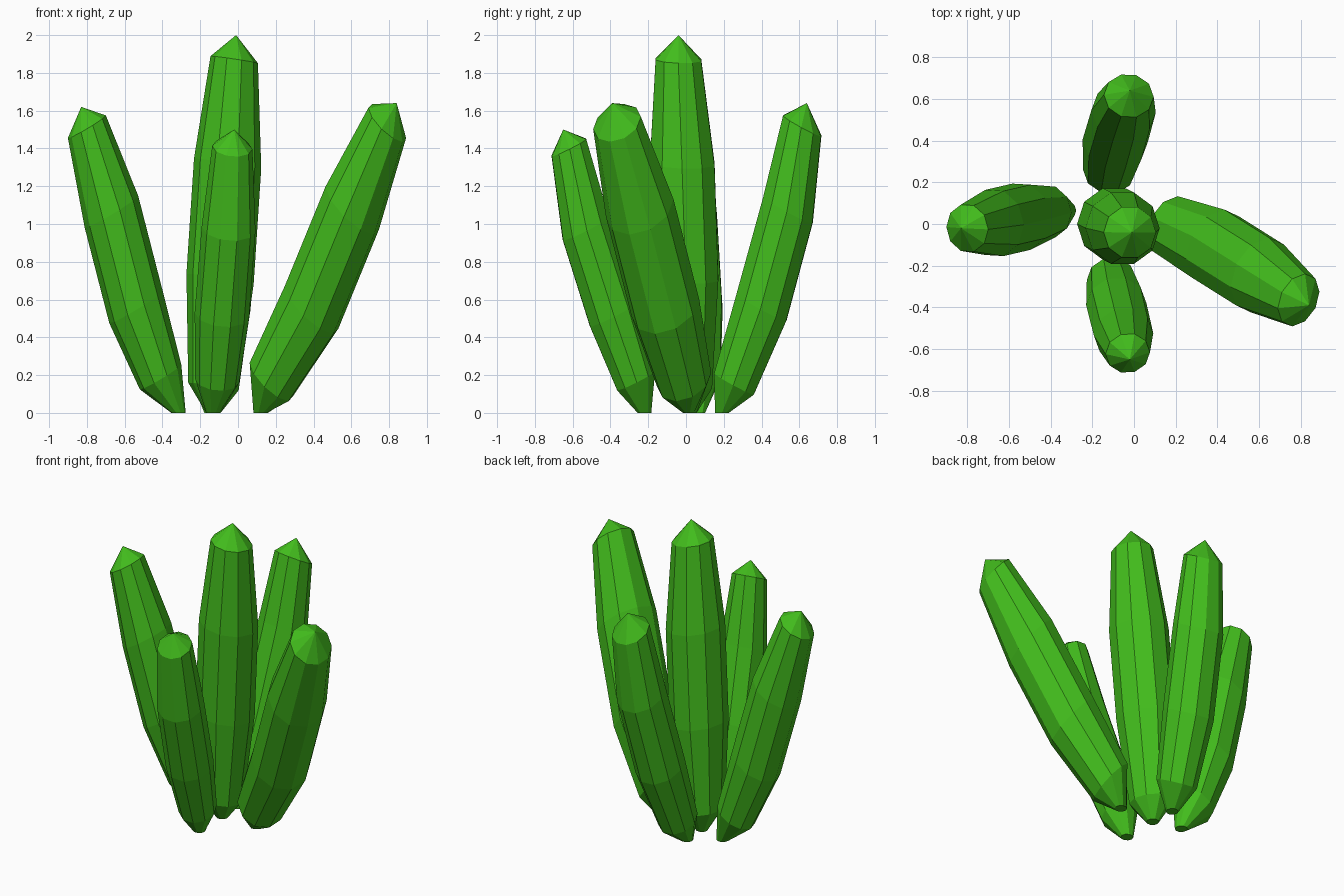
import bpy, bmesh, math
from mathutils import Vector

if "Cube" in bpy.data.objects:
    bpy.data.objects.remove(bpy.data.objects["Cube"])

SIDES = 10
green = bpy.data.materials.new("cactus_green")
green.diffuse_color = (0.055, 0.51, 0.012, 1)
green.use_nodes = True
green.node_tree.nodes["Principled BSDF"].inputs["Base Color"].default_value = green.diffuse_color


def stalk(name, normal, base, rings, tip, base_r=0.038):
    """Leaning ten-sided stalk: flat foot, tilted rings (x, y, z, r), pointed tip."""
    n = Vector(normal).normalized()
    u = (Vector((1, 0, 0)) - n * n.x).normalized()
    v = n.cross(u)
    bm = bmesh.new()

    def ring(c, r, a, b):
        pts = []
        for i in range(SIDES):
            t = 2 * math.pi * i / SIDES
            pts.append(bm.verts.new(Vector(c) + r * (a * math.cos(t) + b * math.sin(t))))
        return pts

    loops = [ring((base[0], base[1], 0), base_r, Vector((1, 0, 0)), Vector((0, 1, 0)))]
    loops += [ring(p[:3], p[3], u, v) for p in rings]
    bm.faces.new(loops[0][::-1])
    apex = bm.verts.new(tip)
    for i in range(SIDES):
        j = (i + 1) % SIDES
        for a, b in zip(loops, loops[1:]):
            bm.faces.new((a[i], a[j], b[j], b[i]))
        bm.faces.new((loops[-1][i], loops[-1][j], apex))
    bmesh.ops.recalc_face_normals(bm, faces=bm.faces)
    me = bpy.data.meshes.new(name)
    bm.to_mesh(me)
    bm.free()
    me.materials.append(green)
    ob = bpy.data.objects.new(name, me)
    bpy.context.collection.objects.link(ob)


# tall middle stalk
stalk("center_stalk", (0.15, 0.03, 1), (-0.13, 0.02),
      [(-0.13, 0.01, 0.14, 0.135), (-0.095, 0.0, 0.71, 0.18),
       (-0.055, -0.02, 1.32, 0.18), (-0.02, -0.04, 1.87, 0.127)],
      (-0.01, -0.04, 2.0))
# outer stalks leaning away from the middle
stalk("left_stalk", (-0.6, -0.1, 1), (-0.315, 0.065),
      [(-0.41, 0.06, 0.19, 0.128), (-0.54, 0.035, 0.56, 0.165),
       (-0.67, 0.005, 1.065, 0.165), (-0.80, -0.02, 1.515, 0.117)],
      (-0.83, -0.02, 1.62))
stalk("right_stalk", (1.0, -0.5, 1), (0.12, 0.02),
      [(0.175, -0.01, 0.175, 0.152), (0.39, -0.11, 0.56, 0.19),
       (0.605, -0.245, 1.085, 0.19), (0.79, -0.365, 1.535, 0.134)],
      (0.84, -0.39, 1.64))
stalk("front_stalk", (0.1, -0.5, 1), (-0.13, -0.22),
      [(-0.11, -0.265, 0.17, 0.117), (-0.085, -0.385, 0.52, 0.145),
       (-0.05, -0.53, 0.975, 0.143), (-0.03, -0.62, 1.405, 0.107)],
      (-0.02, -0.65, 1.5))
stalk("back_stalk", (0.1, 0.54, 1), (-0.14, 0.19),
      [(-0.12, 0.255, 0.155, 0.125), (-0.09, 0.40, 0.56, 0.157),
       (-0.05, 0.54, 1.075, 0.155), (-0.025, 0.615, 1.52, 0.12)],
      (-0.02, 0.64, 1.64))
